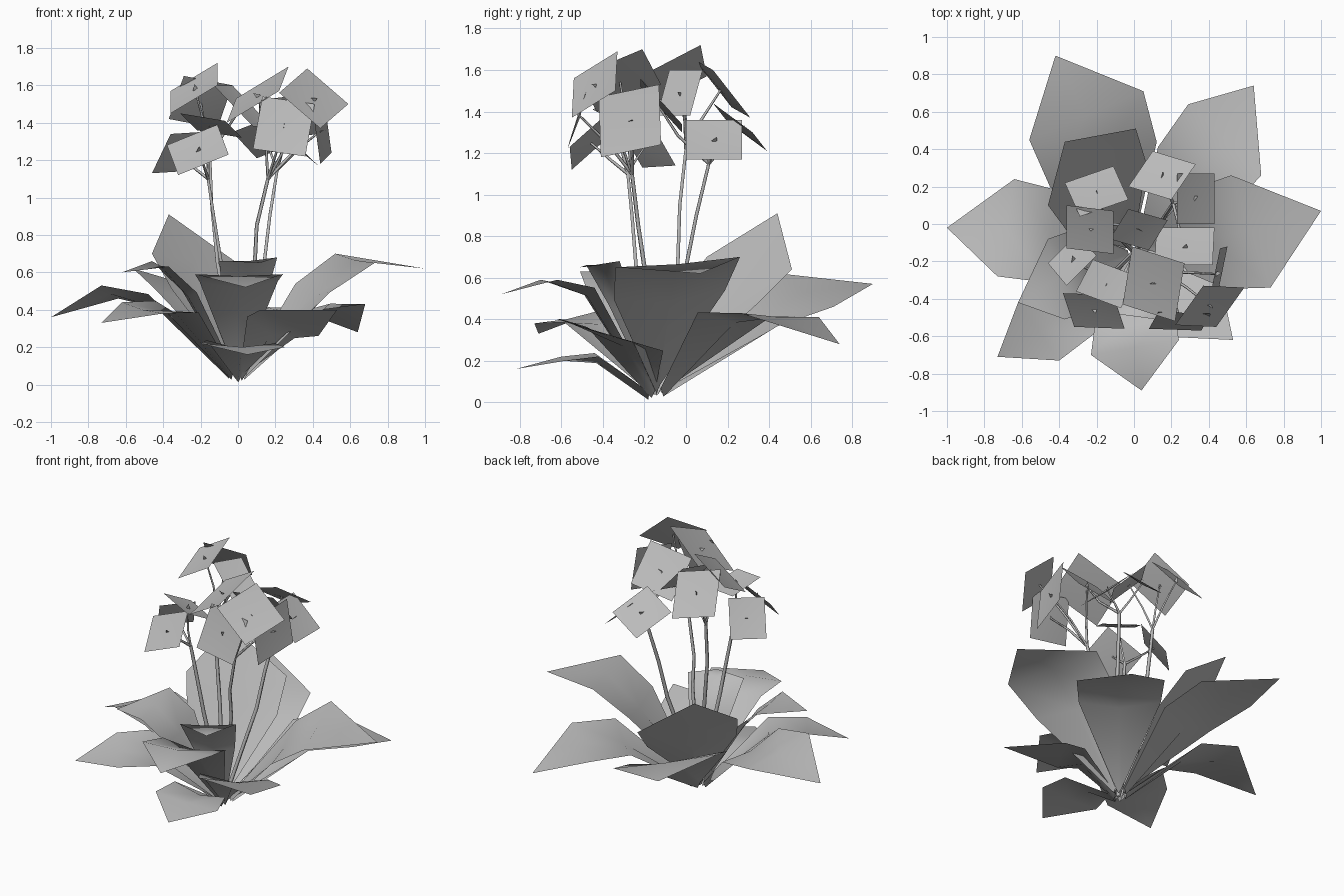
import bpy, bmesh
from mathutils import Vector as V

if "Cube" in bpy.data.objects:
    bpy.data.objects.remove(bpy.data.objects["Cube"], do_unlink=True)

# One plain grey for the whole plant
grey = bpy.data.materials.new("plain_grey")
grey.use_nodes = True
grey.diffuse_color = (0.5, 0.5, 0.5, 1)
grey.node_tree.nodes["Principled BSDF"].inputs["Base Color"].default_value = grey.diffuse_color

UP = V((0, 0, 1))
ROOT = V((0, -0.15, 0.04))


def add_sheet(name, points, faces):
    """Thin single-sided sheet, smooth, with its upper side up."""
    bm = bmesh.new()
    verts = [bm.verts.new(p) for p in points]
    for face in faces:
        bm.faces.new([verts[i] for i in face])
    bm.normal_update()
    if sum(f.normal.z * f.calc_area() for f in bm.faces) < 0:
        bmesh.ops.reverse_faces(bm, faces=bm.faces[:])
    for f in bm.faces:
        f.smooth = True
    mesh = bpy.data.meshes.new(name)
    bm.to_mesh(mesh)
    bm.free()
    mesh.materials.append(grey)
    bpy.context.collection.objects.link(bpy.data.objects.new(name, mesh))


def leaf(name, left, tip, right, arch=0.12, bulge=0.08):
    """Broad leaf: narrow foot, arched flanks, two shoulders and a tip."""
    left, tip, right = V(left), V(tip), V(right)
    across = (right - left).normalized()
    middle = (left + right) / 2
    foot = ROOT + (middle - ROOT) * 0.07
    points = [foot - across * 0.02, foot - UP * 0.04, foot + across * 0.02]
    flank_l = ROOT.lerp(left, 0.64) - across * bulge + UP * arch
    flank_r = ROOT.lerp(right, 0.64) + across * bulge + UP * arch
    points += [flank_l, (flank_l + flank_r) / 2 - UP * 0.04, flank_r]
    points += [left, middle - UP * 0.01, right, tip]
    faces = [(r + s, r + s + 1, r + s + 4, r + s + 3) for r in (0, 3) for s in (0, 1)]
    add_sheet(name, points, faces + [(6, 7, 9), (7, 8, 9)])


def tube(name, path, radius, end_scale=0.6):
    """Thin tapered stalk along a path."""
    curve = bpy.data.curves.new(name, "CURVE")
    curve.dimensions = "3D"
    curve.bevel_depth = radius
    curve.bevel_resolution = 0
    curve.use_fill_caps = True
    spline = curve.splines.new("POLY")
    spline.points.add(len(path) - 1)
    for i, (point, co) in enumerate(zip(spline.points, path)):
        point.co = (*co, 1)
        point.radius = 1 - (1 - end_scale) * i / (len(path) - 1)
    curve.materials.append(grey)
    bpy.context.collection.objects.link(bpy.data.objects.new(name, curve))


def flower_stem(name, low, bend, fork, petals):
    """Stem that forks into one branch for each square petal."""
    fork = V(fork)
    tube(name + "_stem", [ROOT, V(low), V(bend), fork], 0.013, 0.8)
    for i, (a, b, c) in enumerate(petals):
        a, b, c = V(a), V(b), V(c)
        centre = (a + c) / 2
        normal = (b - a).cross(c - b).normalized()
        if normal.dot(centre - fork) < 0:
            normal.negate()
        heart = centre - normal * 0.012
        add_sheet(f"{name}_petal_{i}", [a, b, c, a + c - b, heart],
                  [(k, (k + 1) % 4, 4) for k in range(4)])
        elbow = fork.lerp(centre, 0.55) - normal * 0.03
        tube(f"{name}_branch_{i}", [fork, elbow, heart], 0.009)
        # Small pointed bud showing in the middle of the petal
        side = (b - a).normalized() * 0.015
        add_sheet(f"{name}_bud_{i}", [heart - side, heart + side, centre + normal * 0.02 + side],
                  [(0, 1, 2)])


# Leaves around the foot
leaf("back_leaf", (-0.56, 0.45, 0.62), (-0.42, 0.9, 0.57), (0.05, 0.71, 0.46), 0.08, 0.1)
leaf("tall_back_leaf", (-0.46, 0.1, 0.7), (-0.37, 0.44, 0.91), (0.01, 0.51, 0.64), 0.04)
leaf("back_left_leaf", (0.29, 0.64, 0.41), (0.64, 0.74, 0.28), (0.68, 0.26, 0.43), 0.14)
leaf("left_leaf", (0.52, 0.26, 0.7), (1, 0.07, 0.62), (0.73, -0.34, 0.65), 0.07)
leaf("front_left_leaf", (0.43, -0.15, 0.26), (0.53, -0.62, 0.4), (0.12, -0.6, 0.4), 0.08, 0.05)
leaf("front_leaf", (0.24, -0.62, 0.59), (0.04, -0.89, 0.52), (-0.23, -0.7, 0.59), 0.16, 0.06)
leaf("upright_front_leaf", (0.21, -0.32, 0.68), (0.12, -0.51, 0.65), (-0.1, -0.48, 0.66), 0.03, 0.02)
leaf("low_front_leaf", (0.25, -0.58, 0.2), (0.05, -0.82, 0.16), (-0.2, -0.6, 0.22), 0.08, 0.04)
leaf("front_right_leaf", (-0.4, -0.73, 0.38), (-0.73, -0.71, 0.33), (-0.62, -0.42, 0.44), 0.14)
leaf("high_right_leaf", (-0.37, -0.51, 0.63), (-0.62, -0.42, 0.6), (-0.46, -0.08, 0.66), 0.08)
leaf("right_leaf", (-0.73, -0.28, 0.53), (-1, -0.02, 0.36), (-0.64, 0.24, 0.46))

# Four forked stems with square petals
flower_stem("front_right", (-0.09, -0.24, 0.65), (-0.13, -0.26, 0.9), (-0.16, -0.28, 1.1), [
    ((-0.38, -0.37, 1.28), (-0.11, -0.38, 1.39), (-0.05, -0.56, 1.23)),
    ((-0.22, -0.19, 1.36), (-0.31, -0.36, 1.45), (-0.07, -0.45, 1.41)),
    ((-0.46, -0.21, 1.13), (-0.3, -0.05, 1.14), (-0.2, -0.17, 1.35))])
flower_stem("back_right", (-0.11, -0.04, 0.65), (-0.14, -0.03, 0.95), (-0.15, 0, 1.22), [
    ((-0.36, 0.1, 1.57), (-0.11, 0.07, 1.72), (-0.11, -0.16, 1.6)),
    ((-0.11, 0.31, 1.37), (-0.03, 0.13, 1.6), (-0.29, 0.04, 1.65)),
    ((-0.03, 0.08, 1.6), (0.18, 0.02, 1.38), (0.08, -0.14, 1.38))])
flower_stem("front_left", (0.09, -0.2, 0.65), (0.1, -0.23, 0.85), (0.16, -0.26, 1.1), [
    ((0.08, -0.56, 1.26), (0.13, -0.47, 1.54), (0.41, -0.48, 1.5)),
    ((0.37, -0.33, 1.69), (0.59, -0.34, 1.5), (0.44, -0.55, 1.37)),
    ((0.27, -0.21, 1.7), (-0.01, -0.12, 1.53), (-0.06, -0.43, 1.4)),
    ((0.4, -0.42, 1.47), (0.46, -0.13, 1.53), (0.5, -0.12, 1.24))])
flower_stem("back_left", (0.14, 0, 0.65), (0.17, 0.05, 0.9), (0.21, 0.11, 1.15), [
    ((-0.03, 0.2, 1.35), (0.1, 0.39, 1.21), (0.33, 0.32, 1.3)),
    ((0.23, 0, 1.36), (0.23, 0.27, 1.36), (0.43, 0.27, 1.17)),
    ((0.12, -0.02, 1.3), (0.43, -0.02, 1.34), (0.42, -0.22, 1.56))])
